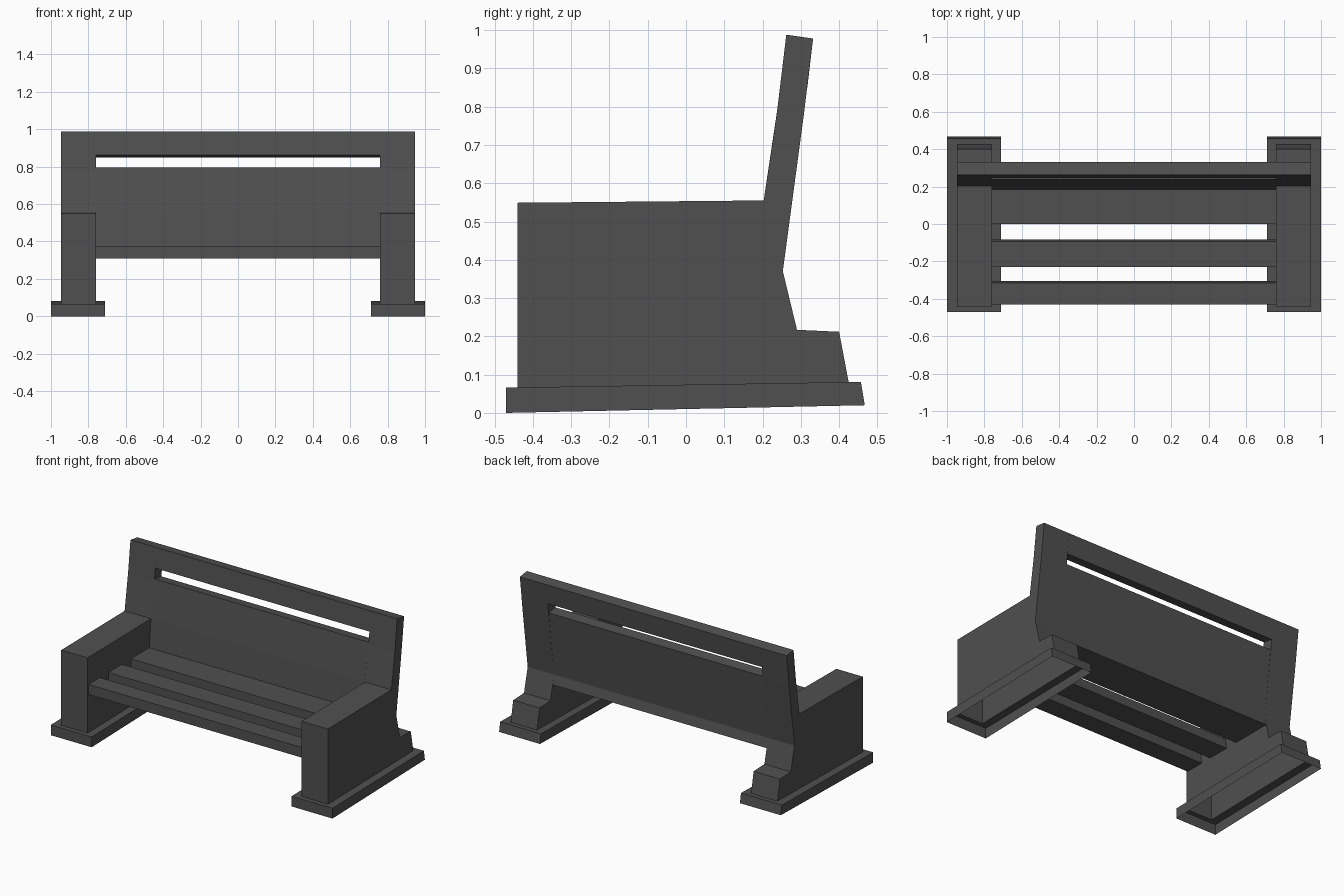
import bpy
import bmesh

cube = bpy.data.objects.get("Cube")
if cube:
    bpy.data.objects.remove(cube, do_unlink=True)

grey = bpy.data.materials.new("dark_grey")
grey.use_nodes = True
COLOUR = (0.08, 0.08, 0.08, 1)
grey.diffuse_color = COLOUR
bsdf = grey.node_tree.nodes["Principled BSDF"]
bsdf.inputs["Base Color"].default_value = COLOUR
bsdf.inputs["Roughness"].default_value = 0.8


def finish(name, bm):
    bmesh.ops.recalc_face_normals(bm, faces=bm.faces[:])
    mesh = bpy.data.meshes.new(name)
    bm.to_mesh(mesh)
    bm.free()
    mesh.materials.append(grey)
    obj = bpy.data.objects.new(name, mesh)
    bpy.context.collection.objects.link(obj)
    return obj


def bridge(bm, a, b, skip_last=False):
    n = len(a)
    for i in range(n - 1 if skip_last else n):
        j = (i + 1) % n
        bm.faces.new((a[i], a[j], b[j], b[i]))


def extrude_profile(name, profile, x0, x1, open_last=False):
    """Extrude a (y, z) outline along x; optionally leave its last edge open."""
    bm = bmesh.new()
    a, b = [[bm.verts.new((x, y, z)) for y, z in profile] for x in (x0, x1)]
    bridge(bm, a, b, open_last)
    bm.faces.new(a)
    bm.faces.new(b)
    return finish(name, bm)


def plinth(name, side):
    """Open-bottomed skirt with a ledge running round the foot of the end."""
    def loop(x0, x1, front, back):
        points = [(x0, *front), (x1, *front), (x1, *back), (x0, *back)]
        return [bm.verts.new((side * x, y, z)) for x, y, z in points]

    bm = bmesh.new()
    bottom = loop(0.71, 1.0, (-0.47, 0), (0.467, 0.02))
    top = loop(0.71, 1.0, (-0.47, 0.066), (0.457, 0.081))
    inner = loop(INNER, OUTER, FOOT_FRONT, FOOT_BACK)
    bridge(bm, bottom, top)
    bridge(bm, top, inner)
    return finish(name, bm)


INNER, OUTER = 0.76, 0.947
FOOT_FRONT, FOOT_BACK = (-0.44, 0.066), (0.425, 0.08)

# End: armrest, leg and upright of the backrest in one outline
end_profile = [
    FOOT_FRONT, (-0.44, 0.549), (0.203, 0.555), (0.237, 0.78), (0.262, 0.988),
    (0.332, 0.978), (0.308, 0.78), (0.253, 0.37), (0.29, 0.217),
    (0.40, 0.212), FOOT_BACK,
]
for label, side in (("left", 1), ("right", -1)):
    extrude_profile(label + "_end", end_profile, side * INNER, side * OUTER, True)
    plinth(label + "_plinth", side)

# Rear seat board running up into the lower backrest
extrude_profile("backrest_and_rear_seat", [
    (0.0, 0.31), (0.0, 0.375), (0.185, 0.375), (0.203, 0.555), (0.239, 0.796),
    (0.307, 0.787), (0.253, 0.37), (0.267, 0.31),
], -INNER, INNER)

# Rail above the backrest slot
extrude_profile("top_rail", [
    (0.247, 0.862), (0.262, 0.988), (0.332, 0.978), (0.317, 0.85),
], -INNER, INNER)

# Loose seat slats
for name, front, back in (("front_slat", -0.43, -0.305), ("middle_slat", -0.23, -0.083)):
    extrude_profile(name, [
        (front, 0.31), (front, 0.375), (back - 0.01, 0.375), (back, 0.31),
    ], -INNER, INNER)
